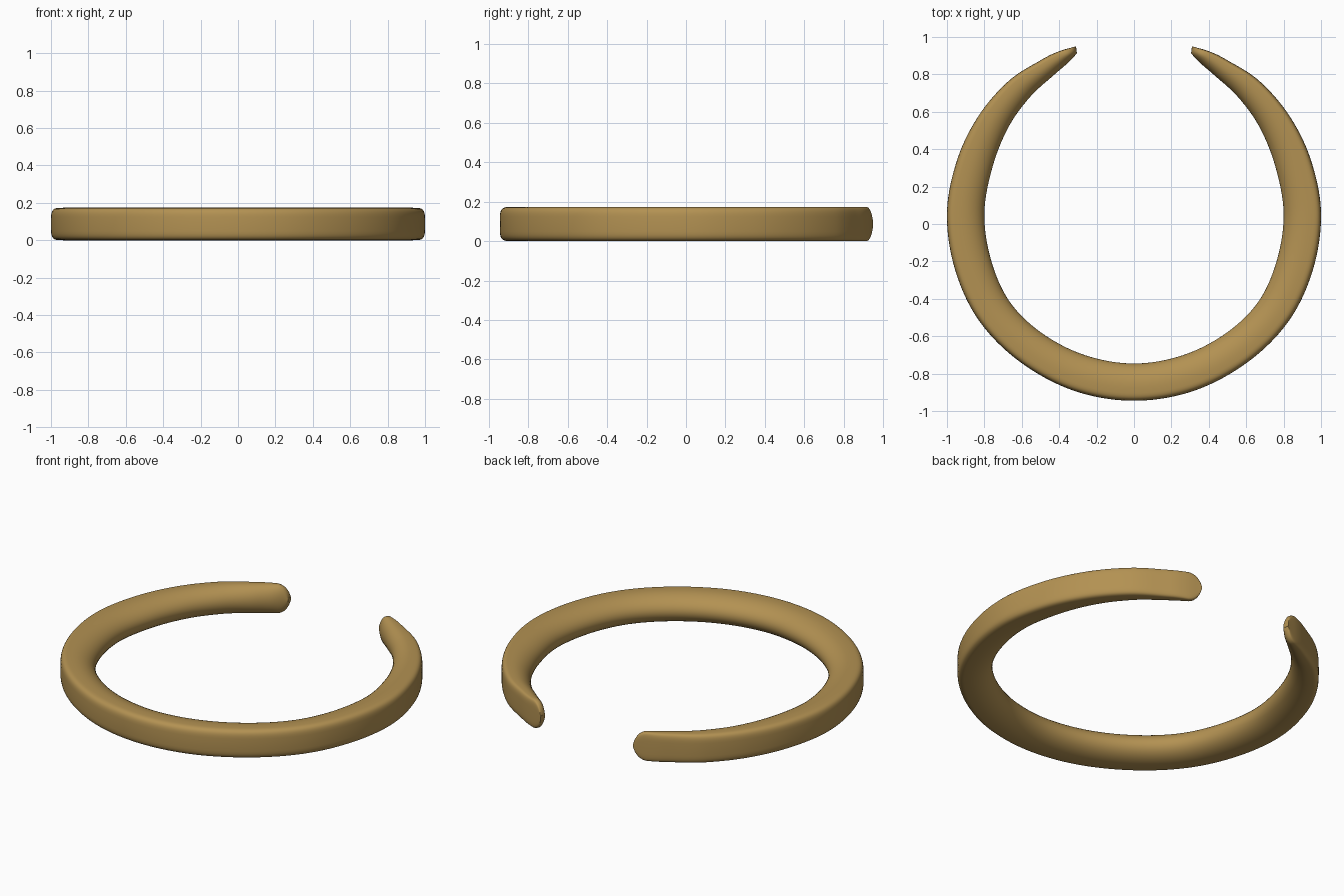
import bpy, bmesh, math
from mathutils import Vector

if "Cube" in bpy.data.objects:
    bpy.data.objects.remove(bpy.data.objects["Cube"])

HEIGHT = 0.174
TIP_LENGTH = 0.085
STEPS = 10
SECTION = 40

# Right half, tip to front: outer edge x, y and inner edge x, y
half = [
    (0.310, 0.950, 0.305, 0.912), (0.405, 0.922, 0.355, 0.860),
    (0.500, 0.875, 0.430, 0.795), (0.670, 0.765, 0.555, 0.680),
    (0.830, 0.580, 0.670, 0.520), (0.945, 0.345, 0.755, 0.310),
    (1.000, 0.060, 0.800, 0.060), (0.958, -0.240, 0.765, -0.190),
    (0.830, -0.515, 0.665, -0.415), (0.610, -0.737, 0.490, -0.585),
    (0.320, -0.892, 0.260, -0.702), (0.000, -0.945, 0.000, -0.746),
]
right = [Vector(p) for p in half]
left = [Vector((-p[0], p[1], -p[2], p[3])) for p in half[-2::-1]]
ctrl = right + left


def spline(a, b, c, d, t):
    return 0.5 * (2 * b + (c - a) * t + (2 * a - 5 * b + 4 * c - d) * t * t
                  + (3 * b - a - 3 * c + d) * t ** 3)


# Smooth stations along the band, packed closer together at both tips
pts = [2 * ctrl[0] - ctrl[1]] + ctrl + [2 * ctrl[-1] - ctrl[-2]]
last = len(ctrl) - 2
stations = []
for i in range(last + 1):
    for k in range(STEPS):
        t = k / STEPS
        if i == 0:
            t = t * t
        elif i == last:
            t = 1 - (1 - t) ** 2
        stations.append(spline(*pts[i:i + 4], t))
stations.append(ctrl[-1])


def section(p):
    """D-shaped section: flat outside, domed inside, rounded off at the tips."""
    outer, inner = Vector(p[:2]), Vector(p[2:])
    d = min((outer - Vector(e[:2])).length for e in (ctrl[0], ctrl[-1]))
    f = min(d / TIP_LENGTH, 1)
    h = HEIGHT / 2 * max(math.sqrt(1 - (1 - f) ** 2), 0.15)
    ring = []
    for k in range(SECTION):
        a = 2 * math.pi * k / SECTION
        c, s = math.cos(a), math.sin(a)
        if c >= 0:
            u, z = 0.36 + 0.64 * c, s
        else:
            u = 0.36 - 0.36 * abs(c) ** 0.45
            z = math.copysign(abs(s) ** 0.45, s)
        q = outer.lerp(inner, u)
        ring.append((q.x, q.y, HEIGHT / 2 + h * z))
    return ring


# Open cuff band
bm = bmesh.new()
rings = [[bm.verts.new(v) for v in section(p)] for p in stations]
for a, b in zip(rings, rings[1:]):
    for k in range(SECTION):
        n = (k + 1) % SECTION
        bm.faces.new((a[k], a[n], b[n], b[k]))
bm.faces.new(rings[0])
bm.faces.new(rings[-1])
bmesh.ops.recalc_face_normals(bm, faces=bm.faces)
mesh = bpy.data.meshes.new("cuff_band")
bm.to_mesh(mesh)
bm.free()

gold = bpy.data.materials.new("antique gold")
gold.diffuse_color = (0.45, 0.285, 0.085, 1)
gold.use_nodes = True
gold.node_tree.nodes["Principled BSDF"].inputs["Base Color"].default_value = gold.diffuse_color
mesh.materials.append(gold)
band = bpy.data.objects.new("cuff_band", mesh)
bpy.context.collection.objects.link(band)
bpy.context.view_layer.objects.active = band
band.select_set(True)
bpy.ops.object.shade_smooth_by_angle(angle=math.radians(50))
